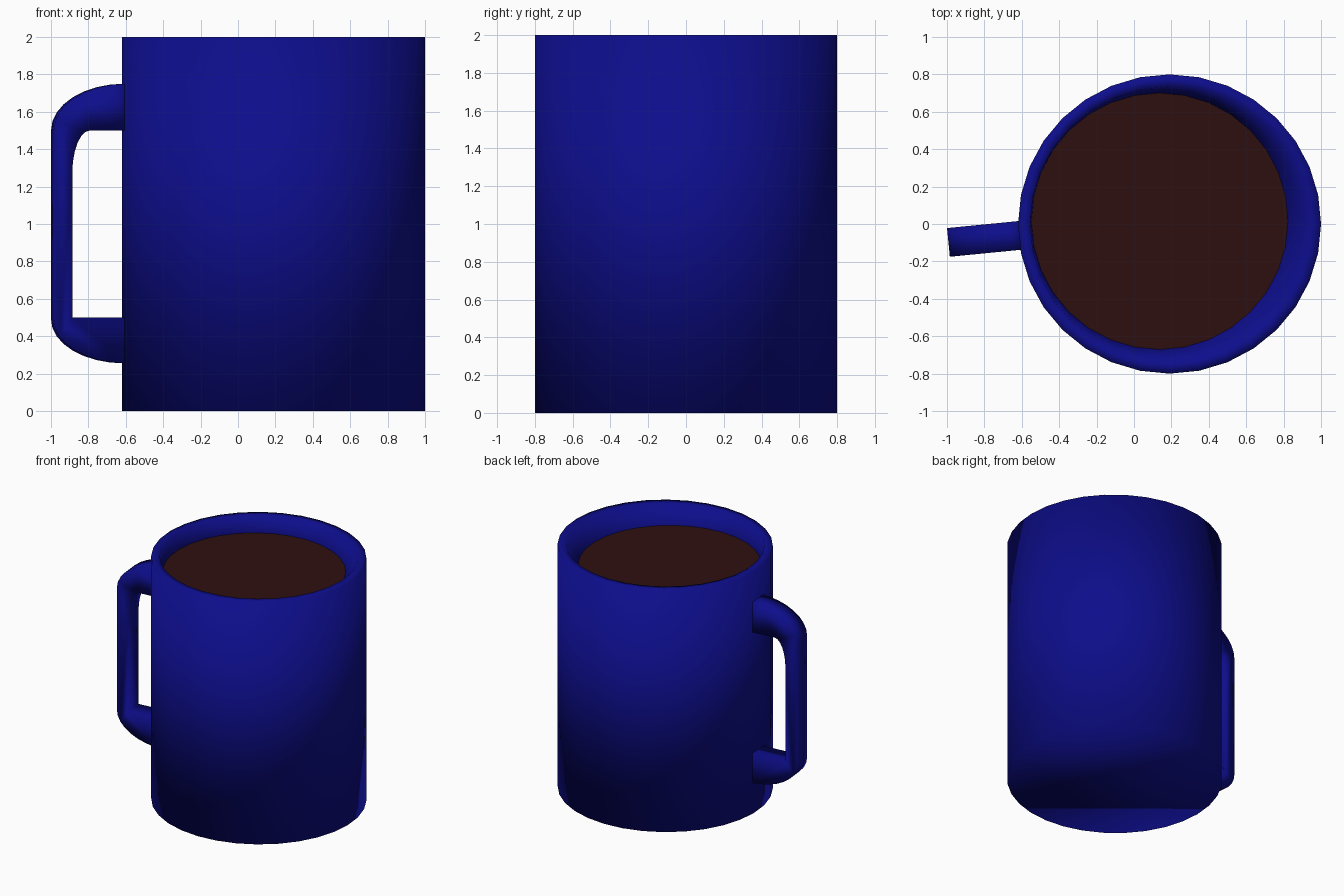
import bpy
import bmesh
from math import cos, sin, pi, radians

cube = bpy.data.objects.get("Cube")
if cube:
    bpy.data.objects.remove(cube, do_unlink=True)

SIDES = 32


def make_material(name, rgb):
    mat = bpy.data.materials.new(name)
    mat.use_nodes = True
    color = (*rgb, 1)
    mat.diffuse_color = color
    mat.node_tree.nodes["Principled BSDF"].inputs["Base Color"].default_value = color
    return mat


def finish(name, bm, mat, smooth=True):
    bmesh.ops.recalc_face_normals(bm, faces=bm.faces)
    mesh = bpy.data.meshes.new(name)
    for face in bm.faces:
        face.smooth = smooth
    bm.to_mesh(mesh)
    bm.free()
    mesh.materials.append(mat)
    obj = bpy.data.objects.new(name, mesh)
    bpy.context.collection.objects.link(obj)
    return obj


def ring(bm, x, y, z, rx, ry):
    angles = [2 * pi * i / SIDES for i in range(SIDES)]
    return [bm.verts.new((x + rx * cos(a), y + ry * sin(a), z)) for a in angles]


def arc(cx, cz, rx, rz, start, end, steps=8):
    angles = [radians(start + (end - start) * i / steps) for i in range(steps + 1)]
    return [(cx + rx * cos(a), cz + rz * sin(a)) for a in angles]


blue = make_material("deep blue glaze", (0.004, 0.004, 0.26))
brown = make_material("dark brown coffee", (0.028, 0.005, 0.005))

# Mug body: outer wall, rim, sloping inner lip, inner wall and floor
LEVEL = 1.86
bm = bmesh.new()
rings = [ring(bm, *r) for r in (
    (0.19, 0, 0, 0.81, 0.80),
    (0.19, 0, 2, 0.81, 0.80),
    (0.19, 0, 2, 0.745, 0.735),
    (0.137, 0.015, LEVEL, 0.685, 0.685),
    (0.137, 0.015, 0.1, 0.66, 0.66),
)]
for low, high in zip(rings, rings[1:]):
    for i in range(SIDES):
        j = (i + 1) % SIDES
        bm.faces.new((low[i], low[j], high[j], high[i]))
bm.faces.new(rings[0])
bm.faces.new(rings[-1])
finish("mug_body", bm, blue)

# Coffee surface
bm = bmesh.new()
bm.faces.new(ring(bm, 0.137, 0.015, LEVEL + 0.002, 0.686, 0.686))
finish("coffee", bm, brown, smooth=False)

# Handle: side profile (distance from wall, height) given a width
LENGTH, HALF_WIDTH = 0.394, 0.077
profile = arc(0, 1.5, LENGTH, 0.25, 90, 0)
profile += arc(0, 0.49, LENGTH, 0.235, 0, -90)
profile += [(0, 0.5), (0.295, 0.5)]
profile += arc(0.2, 1.27, 0.095, 0.23, 0, 90, 6)
profile += [(0, 1.5)]

tilt = radians(5.6)
bm = bmesh.new()
sides = []
for w in (-HALF_WIDTH, HALF_WIDTH):
    sides.append([bm.verts.new((-0.6 - u * cos(tilt) - w * sin(tilt),
                                -0.06 - u * sin(tilt) + w * cos(tilt), z))
                  for u, z in profile])
near, far = sides
for i in range(len(profile)):
    j = (i + 1) % len(profile)
    bm.faces.new((near[i], near[j], far[j], far[i]))
bm.faces.new(near)
bm.faces.new(far)
finish("handle", bm, blue)
